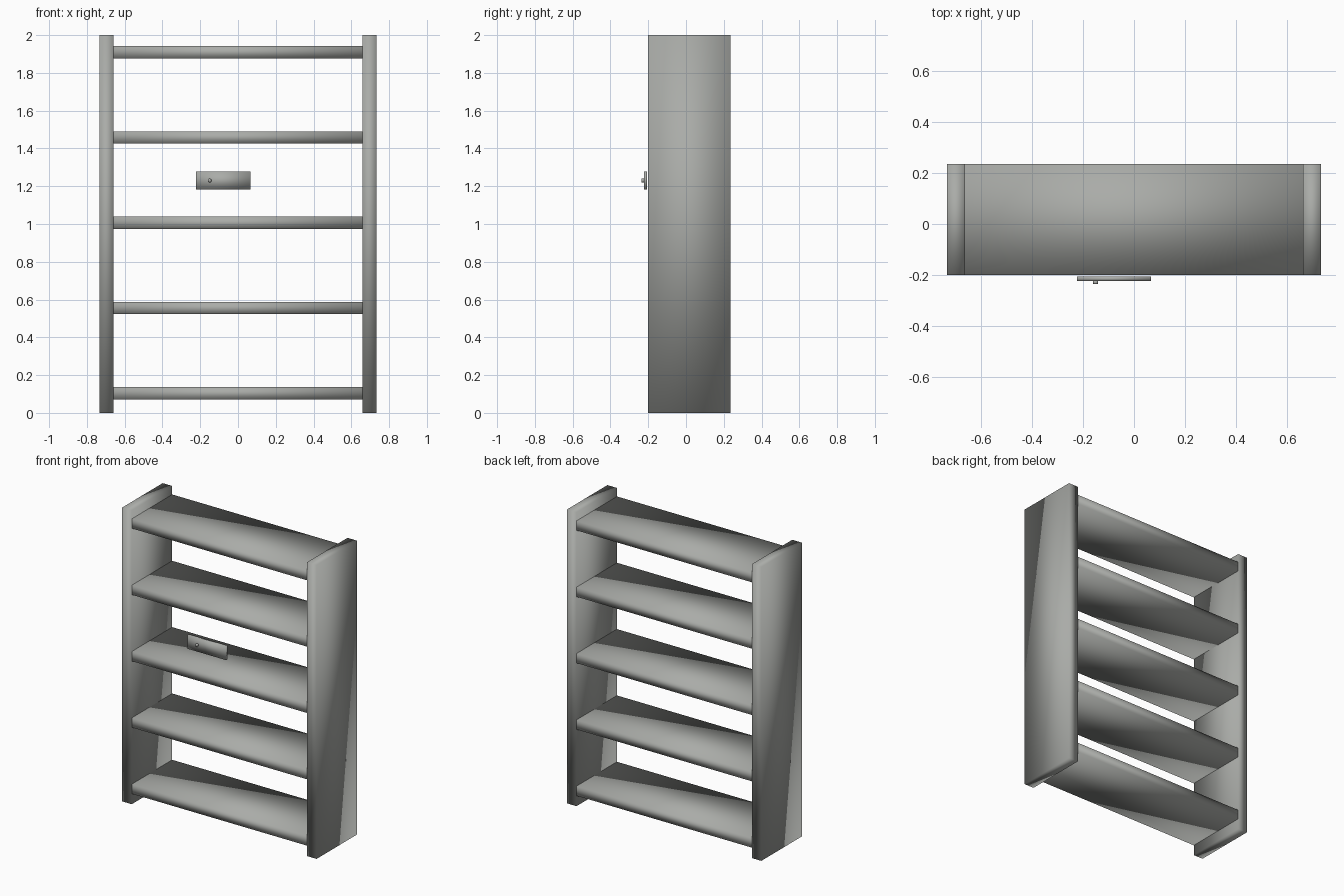
import bpy
import math

cube = bpy.data.objects.get("Cube")
if cube:
    bpy.data.objects.remove(cube, do_unlink=True)

grey = bpy.data.materials.new("warm_grey")
grey.use_nodes = True
colour = (0.4, 0.41, 0.39, 1)
grey.diffuse_color = colour
grey.node_tree.nodes["Principled BSDF"].inputs["Base Color"].default_value = colour


def finish(name):
    obj = bpy.context.object
    obj.name = name
    obj.data.materials.append(grey)
    bpy.ops.object.transform_apply(location=False, rotation=True, scale=True)
    bpy.ops.object.shade_smooth()
    return obj


def board(name, x, y, z):
    """Box spanning the given (low, high) range on each axis."""
    spans = (x, y, z)
    bpy.ops.mesh.primitive_cube_add(size=1, location=[(a + b) / 2 for a, b in spans])
    bpy.context.object.scale = [b - a for a, b in spans]
    return finish(name)


OUTER, INNER = 0.732, 0.66
DEPTH = (-0.2, 0.235)

# Upright side panels
board("left_side_panel", (INNER, OUTER), DEPTH, (0, 2))
board("right_side_panel", (-OUTER, -INNER), DEPTH, (0, 2))

# Evenly spaced shelves
THICKNESS, PITCH = 0.065, 0.4515
for i in range(5):
    low = 0.071 + i * PITCH
    board(f"shelf_{i + 1}", (-INNER, INNER), DEPTH, (low, low + THICKNESS))

# Small plate floating in front, with a round stud
board("front_plate", (-0.223, 0.066), (-0.222, -0.206), (1.183, 1.277))
bpy.ops.mesh.primitive_cylinder_add(vertices=16, radius=0.01, depth=0.014,
                                    location=(-0.15, -0.228, 1.23),
                                    rotation=(math.pi / 2, 0, 0))
finish("plate_stud")
